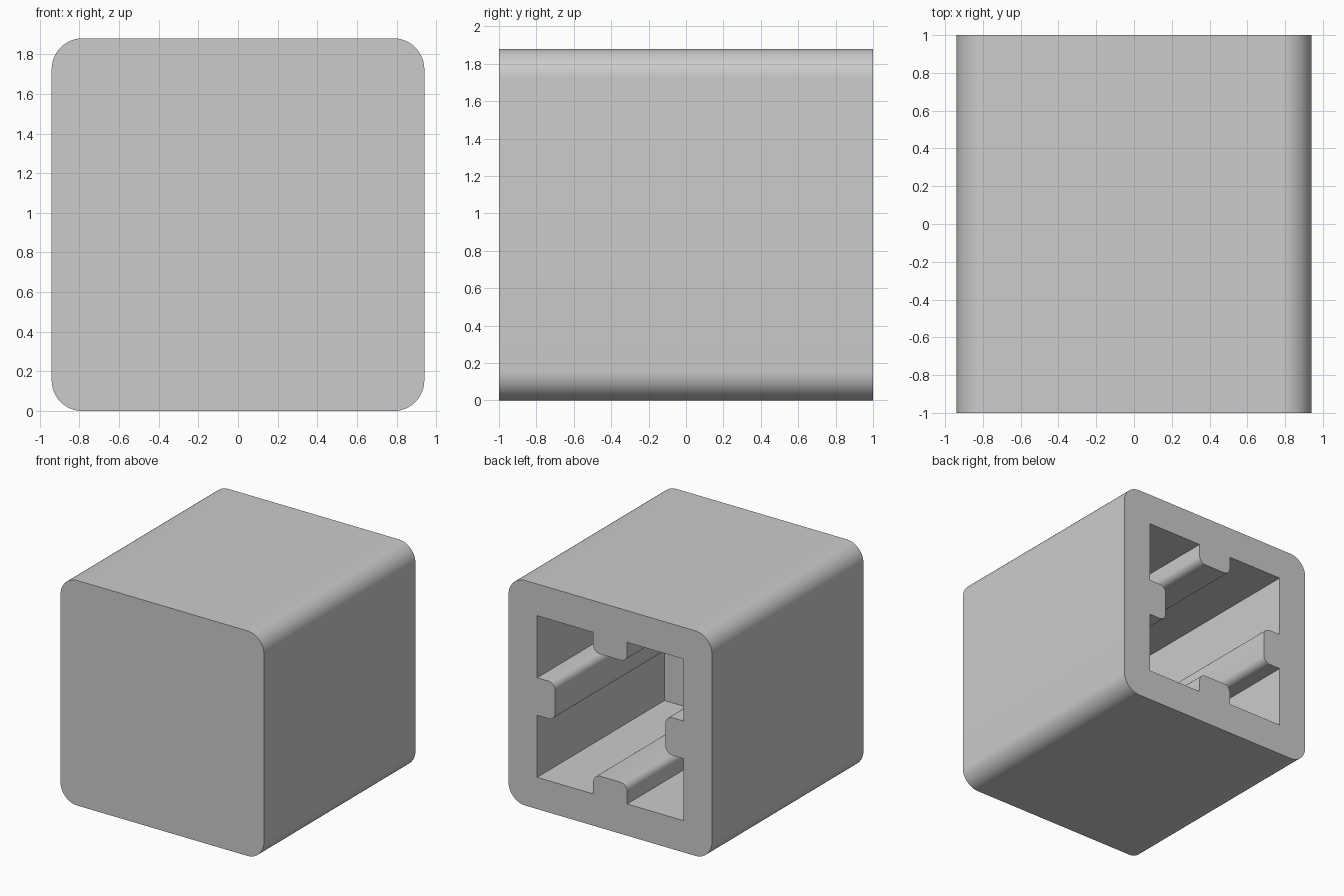
import bpy, bmesh
from math import cos, sin, pi
from mathutils import Matrix, Vector

cube = bpy.data.objects.get("Cube")
if cube:
    bpy.data.objects.remove(cube, do_unlink=True)

HALF, RADIUS = 0.94, 0.155           # outer square section
CAVITY = 0.675                       # half width of the socket
RIB_W, RIB_H, RIB_R = 0.157, 0.165, 0.06
FRONT, BACK, FLOOR = -1.0, 1.0, -0.68


def arc(cx, cz, r, start, end, steps):
    """Points on an arc, both ends included."""
    angles = [start + (end - start) * i / steps for i in range(steps + 1)]
    return [Vector((cx + r * cos(a), cz + r * sin(a))) for a in angles]


def four_sides(points):
    """Repeat the points of one side round the square."""
    return [Matrix.Rotation(k * pi / 2, 2) @ p for k in range(4) for p in points]


# Rounded outer section
c = HALF - RADIUS
outer = four_sides(arc(c, -c, RADIUS, -pi / 2, 0, 12))

# Socket section with one rounded rib on each side
rib_z = -CAVITY + RIB_H - RIB_R
inner = four_sides(
    [Vector((-CAVITY, -CAVITY)), Vector((-RIB_W, -CAVITY))]
    + arc(-RIB_W + RIB_R, rib_z, RIB_R, pi, pi / 2, 6)
    + arc(RIB_W - RIB_R, rib_z, RIB_R, pi / 2, 0, 6)
    + [Vector((RIB_W, -CAVITY))])

bm = bmesh.new()


def tube(section, y_cap, y_open):
    """Extrude a section, cap one end and return the open rim's edges."""
    a = [bm.verts.new((p.x, y_cap, p.y + HALF)) for p in section]
    b = [bm.verts.new((p.x, y_open, p.y + HALF)) for p in section]
    n = len(section)
    for i in range(n):
        j = (i + 1) % n
        bm.faces.new((a[i], a[j], b[j], b[i]))
    bm.faces.new(a)
    return [bm.edges.get((b[i], b[(i + 1) % n])) for i in range(n)]


# Outer shell, socket and the flat rim joining them
rim = tube(outer, FRONT, BACK) + tube(inner, FLOOR, BACK)
bmesh.ops.triangle_fill(bm, edges=rim, use_beauty=True, normal=(0, 1, 0))
bmesh.ops.recalc_face_normals(bm, faces=bm.faces)

mesh = bpy.data.meshes.new("socket_cap")
bm.to_mesh(mesh)
bm.free()
cap = bpy.data.objects.new("socket_cap", mesh)
bpy.context.collection.objects.link(cap)

# Plain grey material
grey = bpy.data.materials.new("light_grey")
grey.use_nodes = True
colour = (0.6, 0.6, 0.6, 1.0)
grey.diffuse_color = colour
grey.node_tree.nodes["Principled BSDF"].inputs["Base Color"].default_value = colour
mesh.materials.append(grey)

# Smooth rounded corners, crisp edges
bpy.ops.object.select_all(action="DESELECT")
cap.select_set(True)
bpy.context.view_layer.objects.active = cap
bpy.ops.object.shade_smooth_by_angle(angle=pi / 6)
